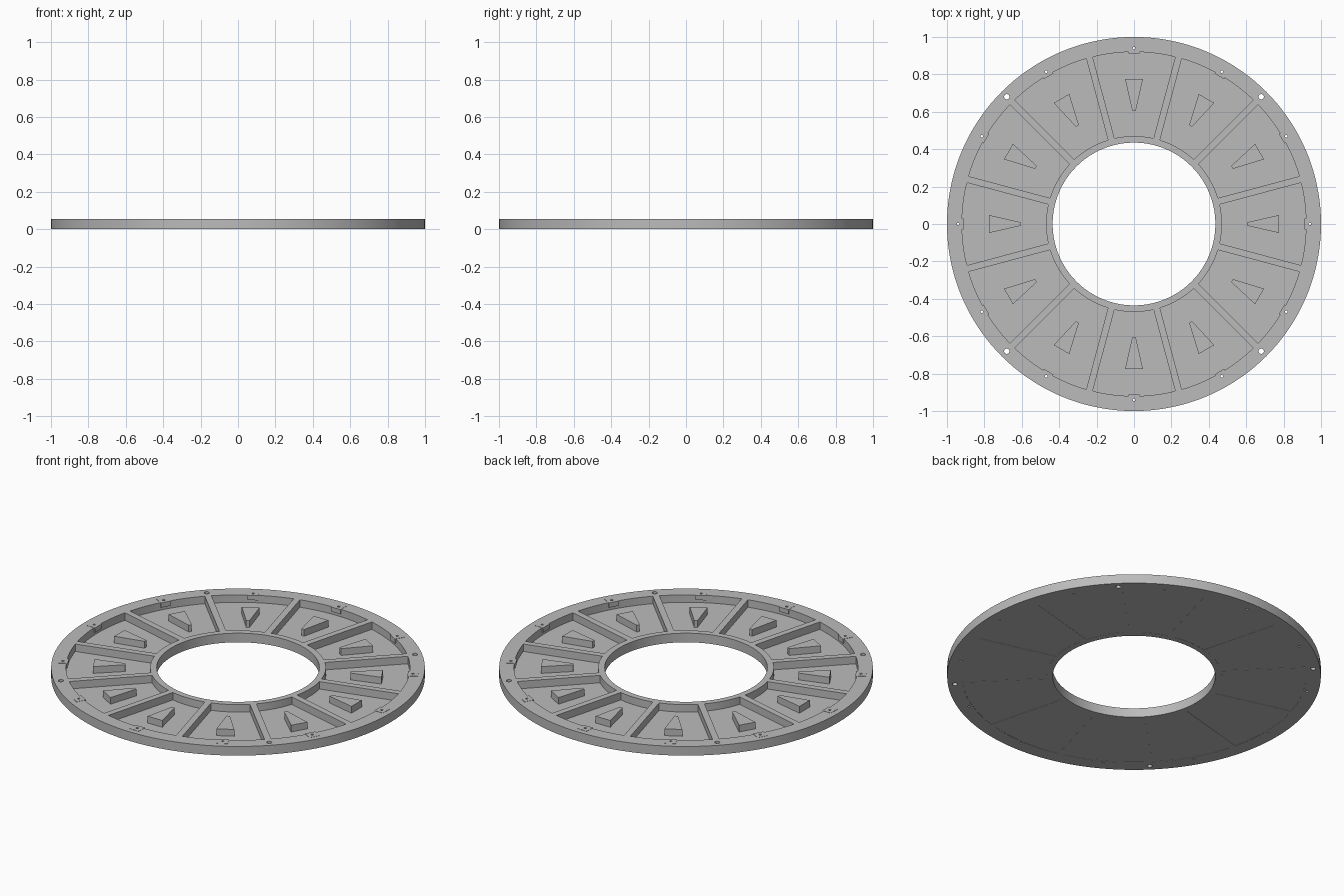
import bpy
import bmesh
from math import sin, cos, pi, radians, asin
from mathutils import Matrix

cube = bpy.data.objects.get("Cube")
if cube:
    bpy.data.objects.remove(cube, do_unlink=True)

COUNT = 12
STEP = 2 * pi / COUNT
HEIGHT = 0.054
FLOOR = 0.01
R_OUT, R_IN = 1.0, 0.435
POCKET_OUT, POCKET_IN = 0.92, 0.47
RIB_HALF = 0.018

grey = bpy.data.materials.new("plain grey")
grey.use_nodes = True
grey.diffuse_color = (0.5, 0.5, 0.5, 1)
grey.node_tree.nodes["Principled BSDF"].inputs["Base Color"].default_value = (0.5, 0.5, 0.5, 1)


def prism(bm, points, z0, z1, angle=0.0):
    """Extrude a counter-clockwise outline from z0 to z1, turned about z."""
    turn = Matrix.Rotation(angle, 4, "Z")
    low = [bm.verts.new((x, y, z0)) for x, y in points]
    high = [bm.verts.new((x, y, z1)) for x, y in points]
    bm.faces.new(low[::-1])
    bm.faces.new(high)
    n = len(points)
    for i in range(n):
        j = (i + 1) % n
        bm.faces.new((low[i], low[j], high[j], high[i]))
    bmesh.ops.transform(bm, matrix=turn, verts=low + high)


def circle(radius, n, cx=0.0):
    return [(cx + radius * cos(2 * pi * i / n), radius * sin(2 * pi * i / n)) for i in range(n)]


def wedge_outline(r_in, r_out, rib, n=12):
    """Sector outline whose sides run parallel to the neighbouring ribs."""
    def arc(r):
        half = STEP / 2 - asin(rib / r)
        return [(r * cos(half * t), r * sin(half * t))
                for t in (2 * i / n - 1 for i in range(n + 1))]
    return arc(r_out) + arc(r_in)[::-1]


def make(name, bm):
    bmesh.ops.recalc_face_normals(bm, faces=bm.faces)
    mesh = bpy.data.meshes.new(name)
    bm.to_mesh(mesh)
    bm.free()
    mesh.materials.append(grey)
    obj = bpy.data.objects.new(name, mesh)
    bpy.context.collection.objects.link(obj)
    return obj


def cut(obj, cutter):
    mod = obj.modifiers.new("cut", "BOOLEAN")
    mod.operation = "DIFFERENCE"
    mod.solver = "EXACT"
    mod.object = cutter
    graph = bpy.context.evaluated_depsgraph_get()
    result = bpy.data.meshes.new_from_object(obj.evaluated_get(graph))
    obj.modifiers.clear()
    obj.data = result


# Cutter for pockets, tab pin holes and the four mounting holes
bm = bmesh.new()
for k in range(COUNT):
    prism(bm, wedge_outline(POCKET_IN, POCKET_OUT, RIB_HALF), -0.1, 0.2, k * STEP)
    prism(bm, circle(0.007, 12, 0.94), -0.1, 0.2, k * STEP)
for k in range(4):
    prism(bm, circle(0.014, 20, 0.962), -0.1, 0.2, pi / 4 + k * pi / 2)
cutter = make("opening_cutter", bm)
cutter.hide_render = True

# Flat ring body with rim, hub and ribs
bm = bmesh.new()
SEG = 144
loops = []
for r, z in ((R_OUT, 0), (R_OUT, HEIGHT), (R_IN, HEIGHT), (R_IN, 0)):
    loops.append([bm.verts.new((x, y, z)) for x, y in circle(r, SEG)])
for a, b in zip(loops, loops[1:] + loops[:1]):
    for i in range(SEG):
        j = (i + 1) % SEG
        bm.faces.new((a[i], a[j], b[j], b[i]))
ring = make("ring_frame", bm)
cut(ring, cutter)
bpy.data.objects.remove(cutter, do_unlink=True)

# Thin pocket floors
bm = bmesh.new()
for k in range(COUNT):
    prism(bm, wedge_outline(POCKET_IN, POCKET_OUT, RIB_HALF), 0.001, FLOOR, k * STEP)
floors = make("pocket_floors", bm)

# Tapered core block standing in each pocket
bm = bmesh.new()
core = [(0.605, -0.009), (0.775, -0.048), (0.775, 0.048), (0.605, 0.009)]
for k in range(COUNT):
    prism(bm, core, FLOOR - 0.002, 0.05, k * STEP)
make("core_blocks", bm)

# Small square tabs on the rim, each with a pin hole
bm = bmesh.new()
pins = bmesh.new()
tab = [(0.912, -0.03), (0.968, -0.03), (0.968, 0.03), (0.912, 0.03)]
for k in range(COUNT):
    prism(bm, tab, 0.028, 0.0555, k * STEP)
    prism(pins, circle(0.007, 12, 0.94), -0.1, 0.2, k * STEP)
tabs = make("rim_tabs", bm)
pin_cutter = make("pin_cutter", pins)
pin_cutter.hide_render = True
cut(tabs, pin_cutter)
bpy.data.objects.remove(pin_cutter, do_unlink=True)

# Smooth the round walls, keep corners sharp
bpy.ops.object.select_all(action="DESELECT")
for obj in (ring, floors):
    obj.select_set(True)
bpy.context.view_layer.objects.active = ring
bpy.ops.object.shade_smooth_by_angle(angle=radians(30))
